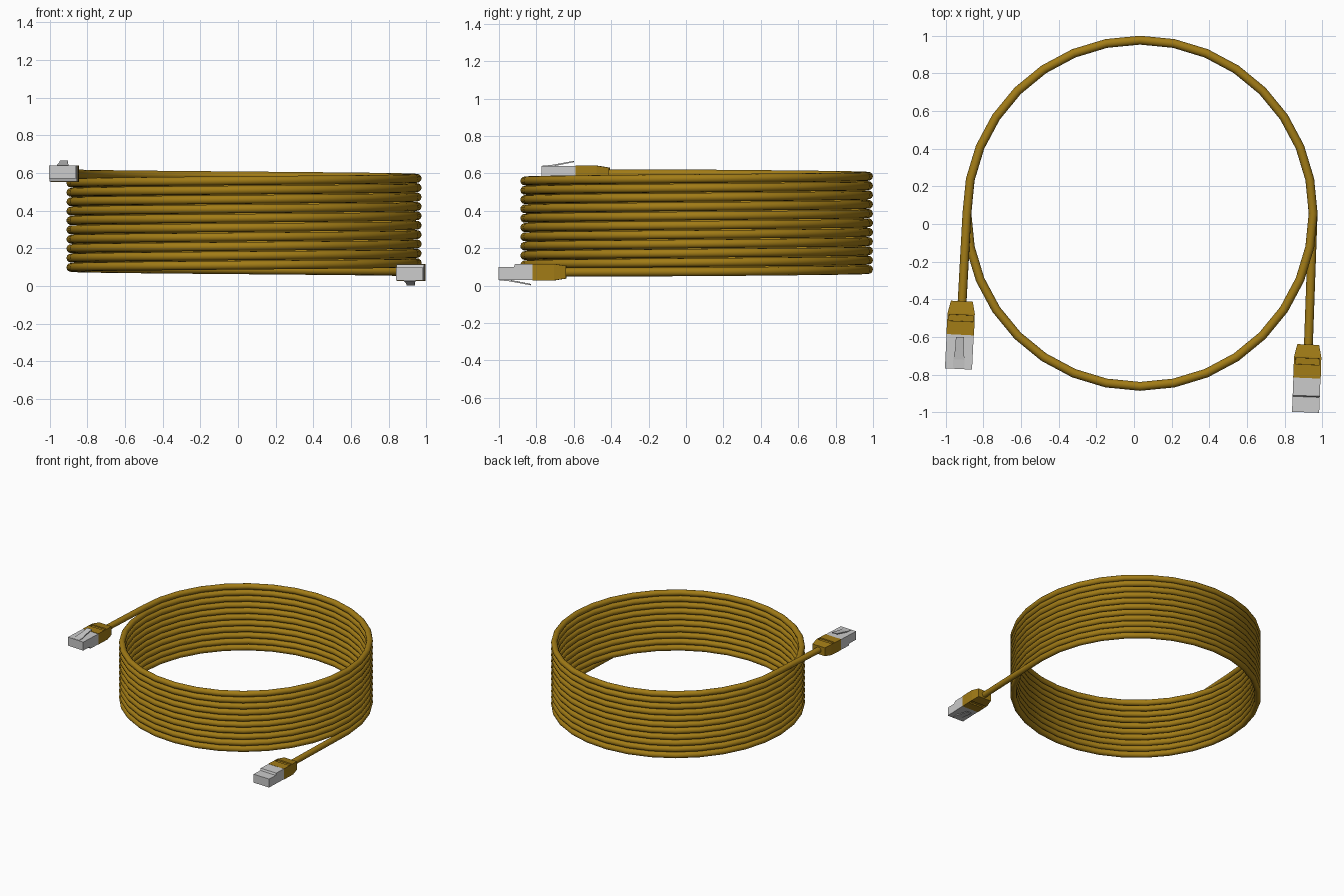
import bpy, bmesh, math
from mathutils import Vector

if "Cube" in bpy.data.objects:
    bpy.data.objects.remove(bpy.data.objects["Cube"])

CX, CY = 0.032, 0.057          # coil centre
R, TUBE = 0.919, 0.0235        # coil radius, cable radius
TURNS, SEGS = 10.5, 32
Z0, Z1 = 0.074, 0.597          # first and last cable heights

yellow = bpy.data.materials.new("yellow_jacket")
yellow.diffuse_color = (0.36, 0.20, 0.008, 1)
yellow.use_nodes = True
yellow.node_tree.nodes["Principled BSDF"].inputs["Base Color"].default_value = yellow.diffuse_color


def make_loft(name, stations, mat=None, recess=None):
    """Box-section loft along local -y; station = (distance, half width, z low, z high)."""
    bm = bmesh.new()
    rings = [[bm.verts.new((x, -s, z)) for x, z in ((-w, lo), (w, lo), (w, hi), (-w, hi))]
             for s, w, lo, hi in stations]
    bm.faces.new(rings[0])
    bm.faces.new(rings[-1])
    pockets = []
    for k, (a, b) in enumerate(zip(rings, rings[1:])):
        for i in range(4):
            j = (i + 1) % 4
            f = bm.faces.new((a[i], a[j], b[j], b[i]))
            if k == recess and i in (0, 2):
                pockets.append(f)
    bmesh.ops.recalc_face_normals(bm, faces=bm.faces)
    if pockets:
        bmesh.ops.inset_individual(bm, faces=pockets, thickness=0.012)
        bmesh.ops.inset_individual(bm, faces=pockets, thickness=0.001, depth=-0.01)
    me = bpy.data.meshes.new(name)
    bm.to_mesh(me)
    bm.free()
    ob = bpy.data.objects.new(name, me)
    bpy.context.collection.objects.link(ob)
    if mat:
        me.materials.append(mat)
    return ob


def make_plug(prefix, loc, lean, flip):
    parts = [
        # tapered strain relief boot with grip pockets
        make_loft(prefix + "_boot", [(0, 0.058, -0.034, 0.034), (0.064, 0.072, -0.044, 0.044),
                                     (0.115, 0.073, -0.044, 0.044), (0.178, 0.073, -0.044, 0.044)],
                  yellow, recess=1),
        # plug housing, stepped on the contact side
        make_loft(prefix + "_housing", [(0.176, 0.072, -0.043, 0.042), (0.272, 0.072, -0.043, 0.042),
                                        (0.278, 0.072, -0.027, 0.042), (0.36, 0.072, -0.027, 0.042)]),
        # springy latch and its root
        make_loft(prefix + "_latch", [(0.19, 0.022, 0.063, 0.070), (0.26, 0.023, 0.049, 0.057),
                                      (0.31, 0.030, 0.040, 0.048), (0.355, 0.030, 0.038, 0.044)]),
    ]
    for p in parts:
        p.location = loc
        p.rotation_euler = (0, math.pi if flip else 0, lean)


# plugs at both cable ends
start = Vector((0.925, -0.64, 0.072))
end = Vector((-0.914, -0.41, 0.597))
make_plug("lower_plug", start, -0.039, True)
make_plug("upper_plug", end, -0.05, False)

# coiled cable with straight leads
n = int(TURNS * SEGS)
pts = [start + Vector((0, -0.03, 0))]
for i in range(n + 1):
    a = 2 * math.pi * i / SEGS
    pts.append(Vector((CX + R * math.cos(a), CY + R * math.sin(a), Z0 + (Z1 - Z0) * i / n)))
pts.append(end + Vector((0, -0.03, 0)))

cu = bpy.data.curves.new("coiled_cable", 'CURVE')
cu.dimensions = '3D'
cu.bevel_depth = TUBE
cu.bevel_resolution = 4
cu.use_fill_caps = True
sp = cu.splines.new('POLY')
sp.points.add(len(pts) - 1)
for p, co in zip(sp.points, pts):
    p.co = (*co, 1)
sp.use_smooth = True
cu.materials.append(yellow)
cable = bpy.data.objects.new("coiled_cable", cu)
bpy.context.collection.objects.link(cable)
bpy.context.view_layer.objects.active = cable
cable.select_set(True)
bpy.ops.object.convert(target='MESH')
bpy.ops.object.shade_smooth_by_angle(angle=math.radians(40))
